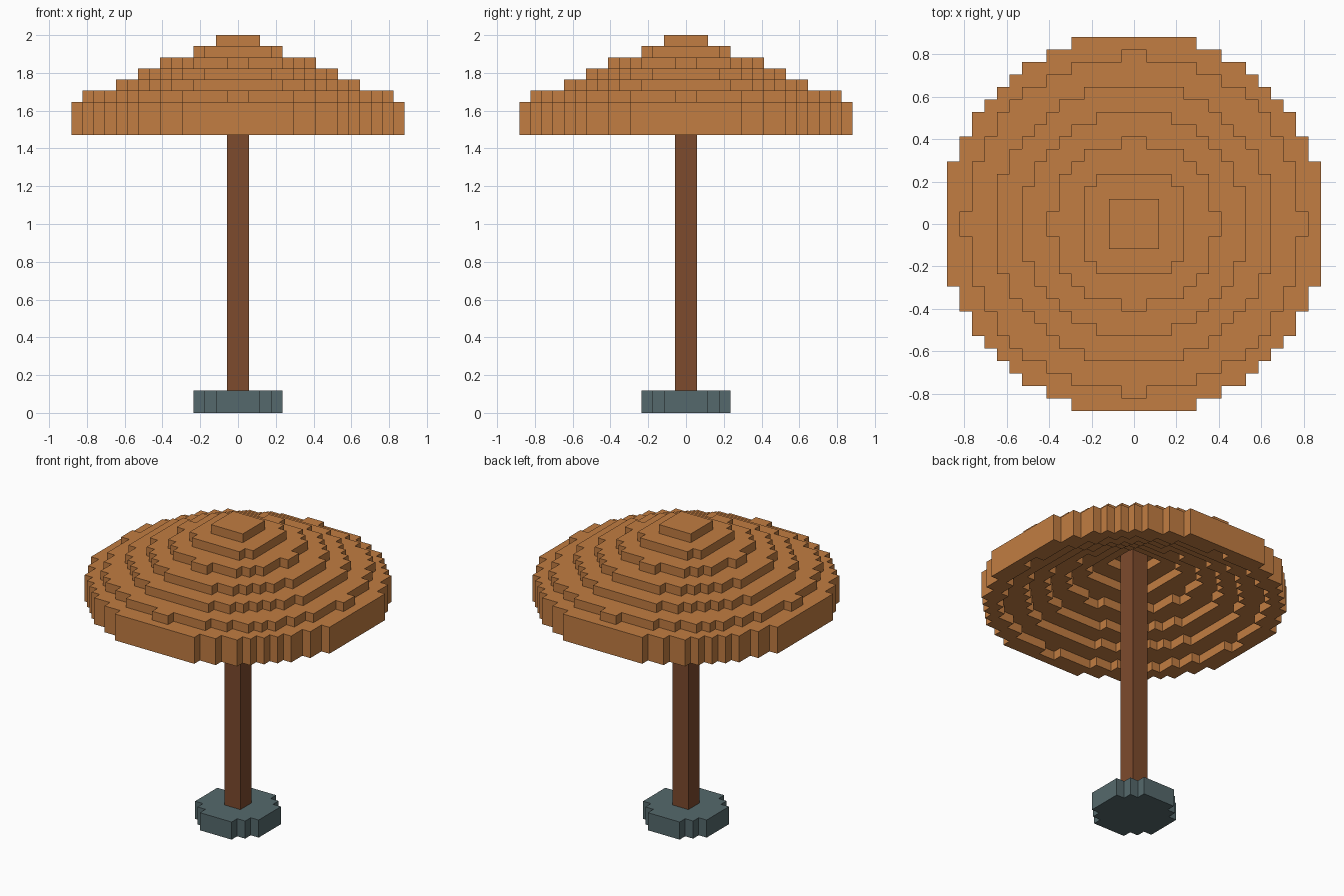
import bpy
import bmesh
import math

UNIT = 2 / 34  # one block of the grid

if "Cube" in bpy.data.objects:
    bpy.data.objects.remove(bpy.data.objects["Cube"], do_unlink=True)


def material(name, color):
    mat = bpy.data.materials.new(name)
    mat.use_nodes = True
    mat.diffuse_color = (*color, 1)
    shader = next(n for n in mat.node_tree.nodes if n.type == "BSDF_PRINCIPLED")
    shader.inputs["Base Color"].default_value = (*color, 1)
    return mat


def disc(radius):
    """Grid cells whose centres lie inside a circle."""
    n = math.ceil(radius)
    return [(i, j) for i in range(-n, n) for j in range(-n, n)
            if math.hypot(i + 0.5, j + 0.5) <= radius]


def block_object(name, spans, mat):
    """Closed skin around block columns; spans maps a cell to (bottom, top)."""
    bm = bmesh.new()

    def quad(*points):
        bm.faces.new([bm.verts.new([c * UNIT for c in p]) for p in points])

    for (i, j), (low, high) in spans.items():
        ring = [(i, j), (i + 1, j), (i + 1, j + 1), (i, j + 1)]
        quad(*[(x, y, high) for x, y in ring])
        quad(*[(x, y, low) for x, y in reversed(ring)])
        sides = [(0, -1), (1, 0), (0, 1), (-1, 0)]
        for k, (dx, dy) in enumerate(sides):
            near_low, near_high = spans.get((i + dx, j + dy), (0, 0))
            a, b = ring[k], ring[(k + 1) % 4]
            for z in range(low, high):
                if not near_low <= z < near_high:
                    quad((*a, z), (*b, z), (*b, z + 1), (*a, z + 1))

    # weld the blocks, then merge coplanar squares into large flat faces
    bmesh.ops.remove_doubles(bm, verts=bm.verts, dist=UNIT / 100)
    bmesh.ops.dissolve_limit(bm, angle_limit=0.01, verts=bm.verts, edges=bm.edges)
    mesh = bpy.data.meshes.new(name)
    bm.to_mesh(mesh)
    bm.free()
    mesh.materials.append(mat)
    obj = bpy.data.objects.new(name, mesh)
    bpy.context.collection.objects.link(obj)
    return obj


orange = material("canopy_orange", (0.539, 0.205, 0.054))
brown = material("pole_brown", (0.205, 0.069, 0.026))
slate = material("base_slate", (0.091, 0.141, 0.150))

# Base: stubby round foot
block_object("base", {cell: (0, 2) for cell in disc(4)}, slate)

# Pole: square post up to the underside of the canopy
block_object("pole", {cell: (2, 31) for cell in disc(1)}, brown)

# Canopy: stepped dome shell, each inner ring one block higher
canopy = {}
for step, radius in enumerate([15.3, 13.55, 11.25, 9, 6.6, 4.5, 2.3]):
    for cell in disc(radius):
        canopy[cell] = (25 + step, 28 + step)
block_object("canopy", canopy, orange)
